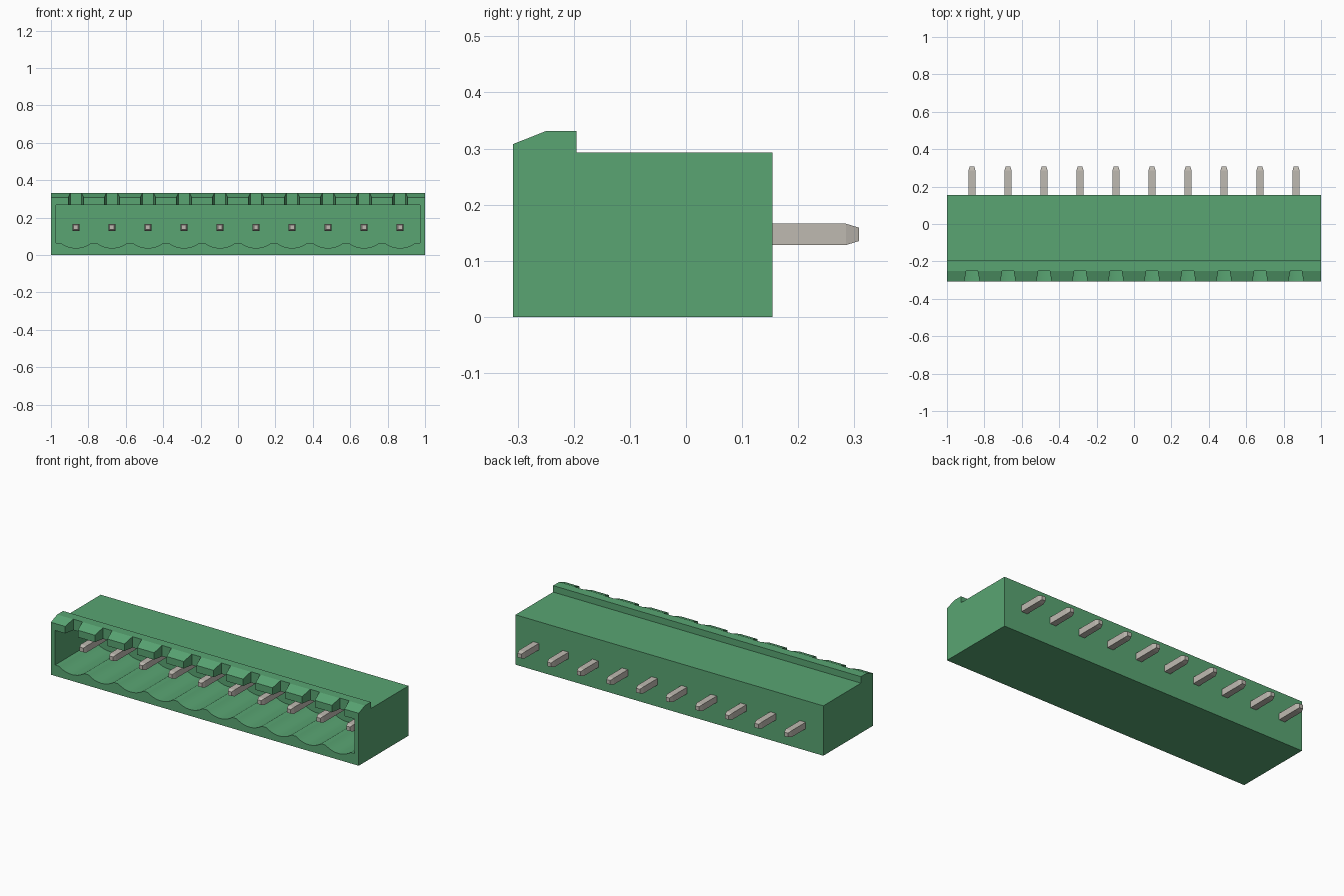
import bpy, bmesh, math
from mathutils import Vector

if "Cube" in bpy.data.objects:
    bpy.data.objects.remove(bpy.data.objects["Cube"])

PITCH, COUNT = 0.1925, 10
PIN_X = [(i - (COUNT - 1) / 2) * PITCH for i in range(COUNT)]
PIN_Z = 0.147


def material(name, rgb, roughness):
    m = bpy.data.materials.new(name)
    m.use_nodes = True
    m.diffuse_color = (*rgb, 1)
    bsdf = m.node_tree.nodes["Principled BSDF"]
    bsdf.inputs["Base Color"].default_value = (*rgb, 1)
    bsdf.inputs["Roughness"].default_value = roughness
    return m


green = material("green plastic", (0.10, 0.375, 0.17), 0.6)
metal = material("tinned metal", (0.52, 0.49, 0.44), 0.5)


def finish(name, bm, mat):
    bmesh.ops.recalc_face_normals(bm, faces=bm.faces)
    mesh = bpy.data.meshes.new(name)
    bm.to_mesh(mesh)
    bm.free()
    mesh.materials.append(mat)
    obj = bpy.data.objects.new(name, mesh)
    bpy.context.collection.objects.link(obj)
    return obj


def add_prism(bm, points, offset):
    """Extrude a closed outline of 3D points along offset."""
    face = bm.faces.new([bm.verts.new(p) for p in points])
    ext = bmesh.ops.extrude_face_region(bm, geom=[face], use_keep_orig=True)
    moved = [v for v in ext["geom"] if isinstance(v, bmesh.types.BMVert)]
    bmesh.ops.translate(bm, verts=moved, vec=Vector(offset))


# Housing: side profile with a raised, chamfered front lip
profile = [(-0.308, 0), (0.154, 0), (0.154, 0.293), (-0.195, 0.293),
           (-0.195, 0.331), (-0.25, 0.331), (-0.308, 0.308)]
bm = bmesh.new()
add_prism(bm, [(-1, y, z) for y, z in profile], (2, 0, 0))
housing = finish("housing", bm, green)

# Cavity cutter: a box whose floor has a shallow trough under each pin
half, depth, floor_z, steps = 0.082, 0.027, 0.064, 12
radius = (half ** 2 + depth ** 2) / (2 * depth)
outline = [(-0.973, 0.267), (-0.973, floor_z)]
for px in PIN_X:
    for k in range(steps + 1):
        dx = half * (2 * k / steps - 1)
        outline.append((px + dx, floor_z - depth + radius - math.sqrt(radius ** 2 - dx ** 2)))
outline += [(0.973, floor_z), (0.973, 0.267)]
bm = bmesh.new()
add_prism(bm, [(x, -0.4, z) for x, z in outline], (0, 0.445, 0))
cavity = finish("cavity_cutter", bm, green)

# Notch cutter: tapered slots through the lip above each pin
bm = bmesh.new()
for px in PIN_X:
    plan = [(-0.045, -0.33), (0.045, -0.33), (0.03, -0.248), (-0.03, -0.248)]
    add_prism(bm, [(px + x, y, 0.22) for x, y in plan], (0, 0, 0.2))
notches = finish("notch_cutter", bm, green)

bpy.ops.object.select_all(action="DESELECT")
bpy.context.view_layer.objects.active = housing
housing.select_set(True)
for cutter in (cavity, notches):
    cutter.hide_render = True
    mod = housing.modifiers.new(cutter.name, "BOOLEAN")
    mod.operation, mod.solver, mod.object = "DIFFERENCE", "EXACT", cutter
    bpy.ops.object.modifier_apply(modifier=mod.name)
    bpy.data.objects.remove(cutter)
bpy.ops.object.shade_smooth_by_angle(angle=math.radians(20))

# Contact pins: square bars with tapered tips, passing through the back wall
sections = [(-0.215, 0.012), (-0.195, 0.019), (0.285, 0.019), (0.308, 0.012)]
for i, px in enumerate(PIN_X):
    bm = bmesh.new()
    rings = [[bm.verts.new((px + sx * r, y, PIN_Z + sz * r))
              for sx, sz in ((-1, -1), (1, -1), (1, 1), (-1, 1))]
             for y, r in sections]
    for a, b in zip(rings, rings[1:]):
        for k in range(4):
            n = (k + 1) % 4
            bm.faces.new((a[k], a[n], b[n], b[k]))
    bm.faces.new(rings[0])
    bm.faces.new(rings[-1])
    finish(f"pin_{i + 1}", bm, metal)
